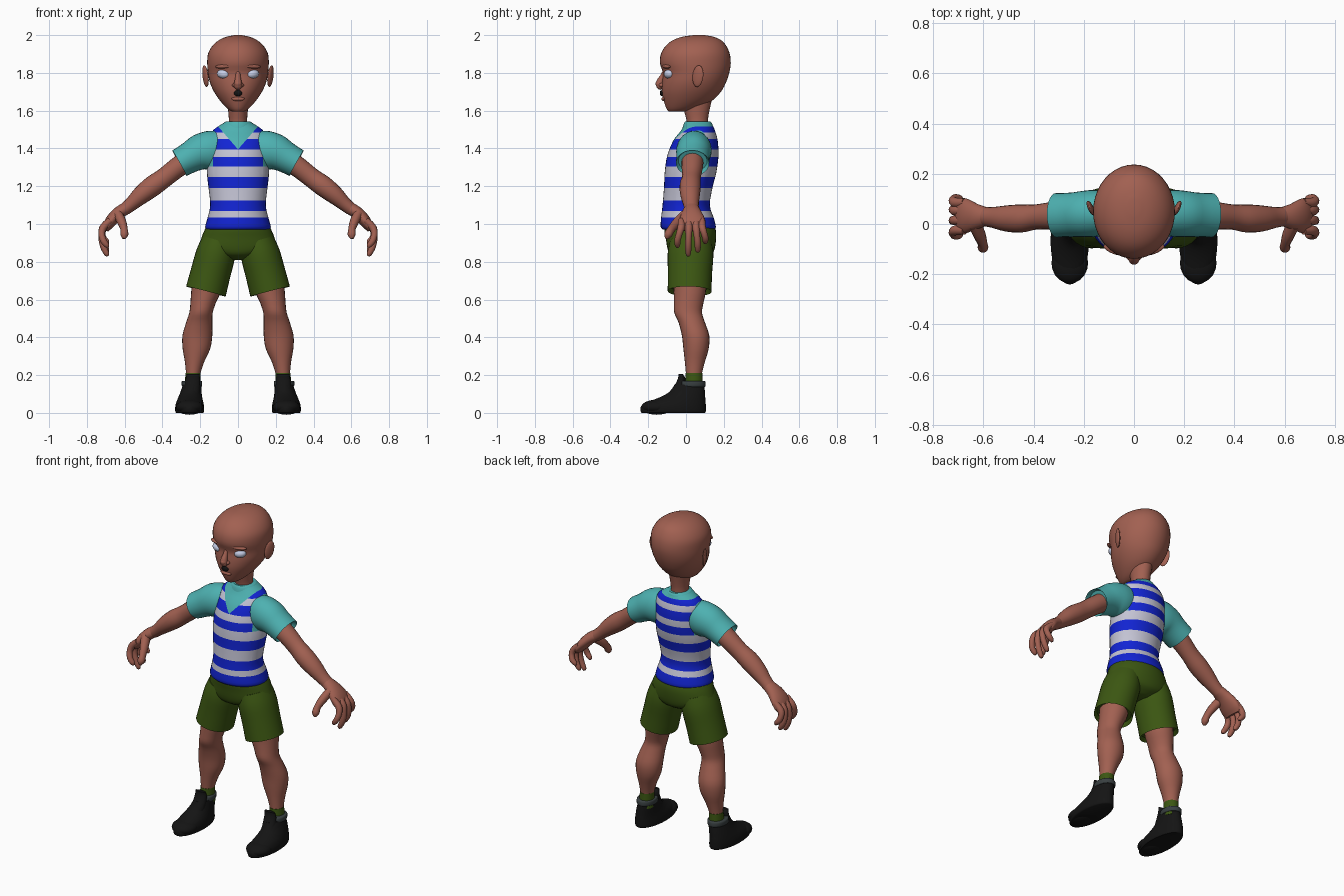
import bpy, bmesh, math
from mathutils import Vector, Matrix


def material(name, rgb):
    m = bpy.data.materials.new(name)
    m.diffuse_color = (*rgb, 1)
    return m


SKIN = material("skin", (0.36, 0.118, 0.083))
TEAL = material("shirt teal", (0.075, 0.44, 0.44))
BLUE = material("stripe blue", (0.006, 0.018, 0.66))
PALE = material("stripe white", (0.55, 0.55, 0.66))
OLIVE = material("olive cloth", (0.045, 0.095, 0.006))
BLACK = material("shoe black", (0.007, 0.007, 0.007))
GREY = material("strap grey", (0.04, 0.05, 0.052))
EYE = material("eye white", (0.6, 0.66, 0.85))


def finish(name, bm, mats, mirror=False, angle=45):
    bmesh.ops.recalc_face_normals(bm, faces=bm.faces[:])
    me = bpy.data.meshes.new(name)
    bm.to_mesh(me)
    bm.free()
    ob = bpy.data.objects.new(name, me)
    bpy.context.collection.objects.link(ob)
    for m in mats:
        me.materials.append(m)
    bpy.ops.object.select_all(action='DESELECT')
    ob.select_set(True)
    bpy.context.view_layer.objects.active = ob
    bpy.ops.object.shade_smooth_by_angle(angle=math.radians(angle))
    if mirror:
        ob.modifiers.new("mirror", 'MIRROR').use_clip = False
    return ob


def smooth_rows(rows, steps):
    """Catmull-Rom interpolation of ring rows."""
    out = []
    for i in range(len(rows) - 1):
        p = [rows[max(i - 1, 0)], rows[i], rows[i + 1], rows[min(i + 2, len(rows) - 1)]]
        for s in range(steps):
            t = s / steps
            out.append([0.5 * (2 * b + (c - a) * t + (2 * a - 5 * b + 4 * c - d) * t * t
                        + (3 * b - a - 3 * c + d) * t ** 3) for a, b, c, d in zip(*p)])
    return out + [list(rows[-1])]


def skin_rings(rings, hem=False):
    bm = bmesh.new()
    vs = [[bm.verts.new(p) for p in r] for r in rings]
    n = len(vs[0])
    for a, b in zip(vs, vs[1:]):
        for i in range(n):
            bm.faces.new((a[i], a[(i + 1) % n], b[(i + 1) % n], b[i]))
    bm.faces.new(vs[0][::-1])
    end = bm.faces.new(vs[-1])
    if hem:  # recessed opening with a visible rim
        bm.normal_update()
        bmesh.ops.inset_individual(bm, faces=[end], thickness=0.012)
        bmesh.ops.translate(bm, verts=end.verts[:], vec=end.normal * -0.025)
    return bm


def stack(rows, n=32, steps=3):
    """Level rings: z, half width, y front, y back, x centre."""
    rings = []
    for z, w, f, b, cx in smooth_rows(rows, steps):
        ang = [2 * math.pi * i / n for i in range(n)]
        rings.append([(cx + w * math.cos(a), (f + b) / 2 + (b - f) / 2 * math.sin(a), z) for a in ang])
    return skin_rings(rings)


def tube(rows, n=20, steps=3, hem=False):
    """Rings across a path: x, y, z, radius along y, radius across."""
    rows = smooth_rows(rows, steps)
    rings = []
    for i, r in enumerate(rows):
        c = Vector(r[:3])
        t = (Vector(rows[min(i + 1, len(rows) - 1)][:3]) - Vector(rows[max(i - 1, 0)][:3])).normalized()
        u = Vector((0, 1, 0))
        u = (u - t * u.dot(t)).normalized()
        v = t.cross(u)
        rings.append([c + u * r[3] * math.cos(2 * math.pi * k / n)
                      + v * r[4] * math.sin(2 * math.pi * k / n) for k in range(n)])
    return skin_rings(rings, hem)


def blob(loc, size, rot=(0, 0, 0)):
    bm = bmesh.new()
    bmesh.ops.create_uvsphere(bm, u_segments=20, v_segments=12, radius=1)
    m = Matrix.LocRotScale(Vector(loc), None, None)
    for k, axis in enumerate("XYZ"):
        m = m @ Matrix.Rotation(rot[k], 4, axis)
    bm.transform(m @ Matrix.Diagonal((*size, 1)))
    return bm


# Head and neck
finish("head", stack([
    (1.595, 0.03, -0.09, 0.0, 0), (1.61, 0.055, -0.103, 0.06, 0), (1.65, 0.093, -0.117, 0.135, 0),
    (1.70, 0.127, -0.128, 0.185, 0), (1.75, 0.149, -0.127, 0.212, 0), (1.80, 0.159, -0.122, 0.229, 0),
    (1.85, 0.163, -0.138, 0.237, 0), (1.90, 0.159, -0.133, 0.232, 0), (1.94, 0.138, -0.110, 0.215, 0),
    (1.97, 0.106, -0.075, 0.19, 0), (1.99, 0.066, -0.025, 0.15, 0), (2.0, 0.02, 0.04, 0.10, 0)], 40), [SKIN])
finish("neck", stack([(1.47, 0.062, -0.005, 0.125, 0), (1.53, 0.05, 0.005, 0.117, 0),
                      (1.58, 0.05, -0.005, 0.12, 0), (1.67, 0.06, -0.03, 0.14, 0)], 24), [SKIN])

# Face features
finish("nose", tube([(0, -0.105, 1.815, 0.014, 0.012), (0, -0.122, 1.78, 0.016, 0.014),
                     (0, -0.138, 1.75, 0.02, 0.02), (0, -0.138, 1.728, 0.018, 0.022),
                     (0, -0.13, 1.715, 0.008, 0.012)], 16), [SKIN])
finish("nose_tip", blob((0, -0.143, 1.742), (0.02, 0.019, 0.017)), [SKIN])
finish("nostril_side", blob((0.019, -0.128, 1.735), (0.012, 0.016, 0.011)), [SKIN], True)
finish("lips", blob((0, -0.118, 1.662), (0.036, 0.012, 0.011)), [SKIN])
finish("moustache", blob((0, -0.127, 1.693), (0.022, 0.012, 0.016)), [BLACK])
finish("eye", blob((0.076, -0.088, 1.794), (0.036, 0.028, 0.025), (0, -0.12, 0.35)), [EYE], True)
finish("brow", blob((0.077, -0.103, 1.834), (0.047, 0.017, 0.011), (0, 0.05, 0.35)), [SKIN], True)
finish("ear", blob((0.172, 0.063, 1.783), (0.011, 0.031, 0.058), (-0.12, 0.13, -0.4)), [SKIN], True)

# Striped vest over the shirt body, cut along stripe, neckline and armhole edges
bm = stack([
    (0.97, 0.166, -0.122, 0.15, 0), (0.985, 0.174, -0.134, 0.158, 0), (1.03, 0.162, -0.132, 0.148, 0),
    (1.10, 0.147, -0.124, 0.126, 0), (1.20, 0.157, -0.116, 0.142, 0), (1.27, 0.164, -0.113, 0.16, 0),
    (1.36, 0.160, -0.10, 0.172, 0), (1.44, 0.153, -0.068, 0.168, 0), (1.49, 0.137, -0.03, 0.155, 0),
    (1.52, 0.10, -0.012, 0.143, 0), (1.543, 0.062, -0.005, 0.13, 0)], 40)
BANDS = [0.9, 1.035, 1.068, 1.125, 1.19, 1.25, 1.305, 1.355, 1.395, 1.45, 1.485, 1.6]
cuts = [((0, 0, z), (0, 0, 1)) for z in BANDS[1:-1] + [1.515]]
cuts += [((0, 0, 1.395), (s * 1.15, 0, -1)) for s in (-1, 1)]
cuts += [((s * 0.132, 0, 0), (1, 0, 0)) for s in (-1, 1)]
for co, no in cuts:
    bmesh.ops.bisect_plane(bm, geom=bm.verts[:] + bm.edges[:] + bm.faces[:], dist=1e-5,
                           plane_co=co, plane_no=no)
for f in bm.faces:
    c = f.calc_center_median()
    band = sum(c.z > z for z in BANDS)
    neckline = c.y < 0.05 and c.z > 1.395 + 1.15 * abs(c.x)
    armhole = abs(c.x) > 0.132 and c.z > 1.305
    f.material_index = 2 if neckline or armhole or c.z > 1.515 else (0 if band % 2 else 1)
finish("vest", bm, [BLUE, PALE, TEAL])
finish("shirt_collar", stack([(1.495, 0.088, -0.022, 0.145, 0), (1.53, 0.078, -0.012, 0.139, 0),
                              (1.542, 0.066, -0.004, 0.13, 0)], 32), [TEAL])

# Sleeves and arms
finish("sleeve", tube([
    (0.10, 0.045, 1.40, 0.085, 0.095), (0.15, 0.043, 1.39, 0.093, 0.103), (0.20, 0.04, 1.38, 0.092, 0.096),
    (0.25, 0.037, 1.355, 0.088, 0.083), (0.31, 0.035, 1.322, 0.088, 0.077)], 28, hem=True), [TEAL], True)
finish("arm", tube([
    (0.24, 0.035, 1.355, 0.06, 0.058), (0.32, 0.033, 1.30, 0.056, 0.054), (0.39, 0.028, 1.245, 0.05, 0.052),
    (0.45, 0.022, 1.202, 0.056, 0.055), (0.51, 0.022, 1.155, 0.052, 0.049),
    (0.56, 0.026, 1.11, 0.042, 0.038), (0.60, 0.03, 1.077, 0.038, 0.033)]), [SKIN], True)

# Hands: palm, four curled fingers and a thumb
finish("palm", tube([
    (0.59, 0.03, 1.085, 0.038, 0.033), (0.63, 0.03, 1.06, 0.052, 0.033), (0.665, 0.032, 1.025, 0.068, 0.032),
    (0.69, 0.033, 0.99, 0.07, 0.026), (0.70, 0.033, 0.965, 0.055, 0.014)]), [SKIN], True)
for label, y0, y1, tip in (("index", -0.025, -0.045, 0.875), ("middle", 0.015, 0.012, 0.83),
                           ("ring", 0.053, 0.062, 0.85), ("little", 0.085, 0.102, 0.895)):
    drop = 1.0 - tip
    finish(label + "_finger", tube([
        (0.675, y0, 1.02, 0.017, 0.017), (0.711, y0, 0.985, 0.02, 0.02),
        (0.722, (y0 + y1) / 2, 1 - drop * 0.4, 0.017, 0.017), (0.713, y1, 1 - drop * 0.7, 0.017, 0.017),
        (0.695, y1, tip + 0.012, 0.014, 0.014), (0.69, y1, tip, 0.006, 0.006)], 12), [SKIN], True)
finish("thumb", tube([
    (0.635, 0.0, 1.05, 0.03, 0.026), (0.615, -0.045, 1.01, 0.026, 0.024), (0.603, -0.078, 0.972, 0.021, 0.019),
    (0.602, -0.095, 0.943, 0.021, 0.021), (0.604, -0.103, 0.922, 0.008, 0.008)], 12), [SKIN], True)

# Shorts: seat plus two flared legs
finish("shorts_seat", stack([
    (0.81, 0.05, -0.03, 0.09, 0), (0.835, 0.14, -0.08, 0.135, 0), (0.87, 0.205, -0.098, 0.152, 0),
    (0.93, 0.192, -0.108, 0.16, 0), (0.97, 0.176, -0.115, 0.157, 0), (1.0, 0.16, -0.11, 0.145, 0)]), [OLIVE])
finish("shorts_leg", tube([
    (0.098, 0.025, 0.91, 0.11, 0.092), (0.118, 0.024, 0.84, 0.121, 0.104), (0.145, 0.021, 0.74, 0.117, 0.106),
    (0.170, 0.019, 0.643, 0.116, 0.108)], 32, hem=True), [OLIVE], True)

# Legs
finish("leg", stack([
    (0.72, 0.08, -0.07, 0.11, 0.16), (0.64, 0.078, -0.065, 0.105, 0.17), (0.58, 0.067, -0.064, 0.092, 0.185),
    (0.53, 0.062, -0.062, 0.085, 0.196), (0.48, 0.069, -0.04, 0.10, 0.205), (0.41, 0.079, -0.022, 0.123, 0.215),
    (0.34, 0.073, -0.014, 0.12, 0.22), (0.27, 0.051, -0.006, 0.10, 0.23), (0.20, 0.037, 0.0, 0.083, 0.238),
    (0.15, 0.036, 0.0, 0.083, 0.24)], 24), [SKIN], True)

# Socks, shoes and ankle straps
finish("sock", stack([(0.12, 0.043, -0.006, 0.09, 0.24), (0.212, 0.04, -0.003, 0.087, 0.238)], 24), [OLIVE], True)
finish("shoe", stack([
    (0.0, 0.071, -0.235, 0.10, 0.255), (0.008, 0.076, -0.24, 0.105, 0.256), (0.035, 0.076, -0.238, 0.105, 0.256),
    (0.058, 0.071, -0.205, 0.104, 0.255), (0.08, 0.064, -0.145, 0.102, 0.253),
    (0.11, 0.056, -0.09, 0.1, 0.249), (0.15, 0.048, -0.06, 0.097, 0.243)], 32), [BLACK], True)
finish("shoe_toe", blob((0.256, -0.155, 0.03), (0.073, 0.082, 0.04)), [BLACK], True)
finish("shoe_tongue", stack([(0.09, 0.045, -0.10, 0.0, 0.247), (0.15, 0.04, -0.058, 0.0, 0.241),
                             (0.185, 0.037, -0.042, -0.004, 0.239),
                             (0.207, 0.033, -0.04, -0.018, 0.238)], 20), [BLACK], True)
finish("ankle_strap", stack([(0.138, 0.05, -0.04, 0.1, 0.244), (0.145, 0.054, -0.04, 0.104, 0.244),
                             (0.165, 0.054, -0.036, 0.102, 0.244), (0.17, 0.048, -0.03, 0.096, 0.244)],
                            24), [GREY], True)
